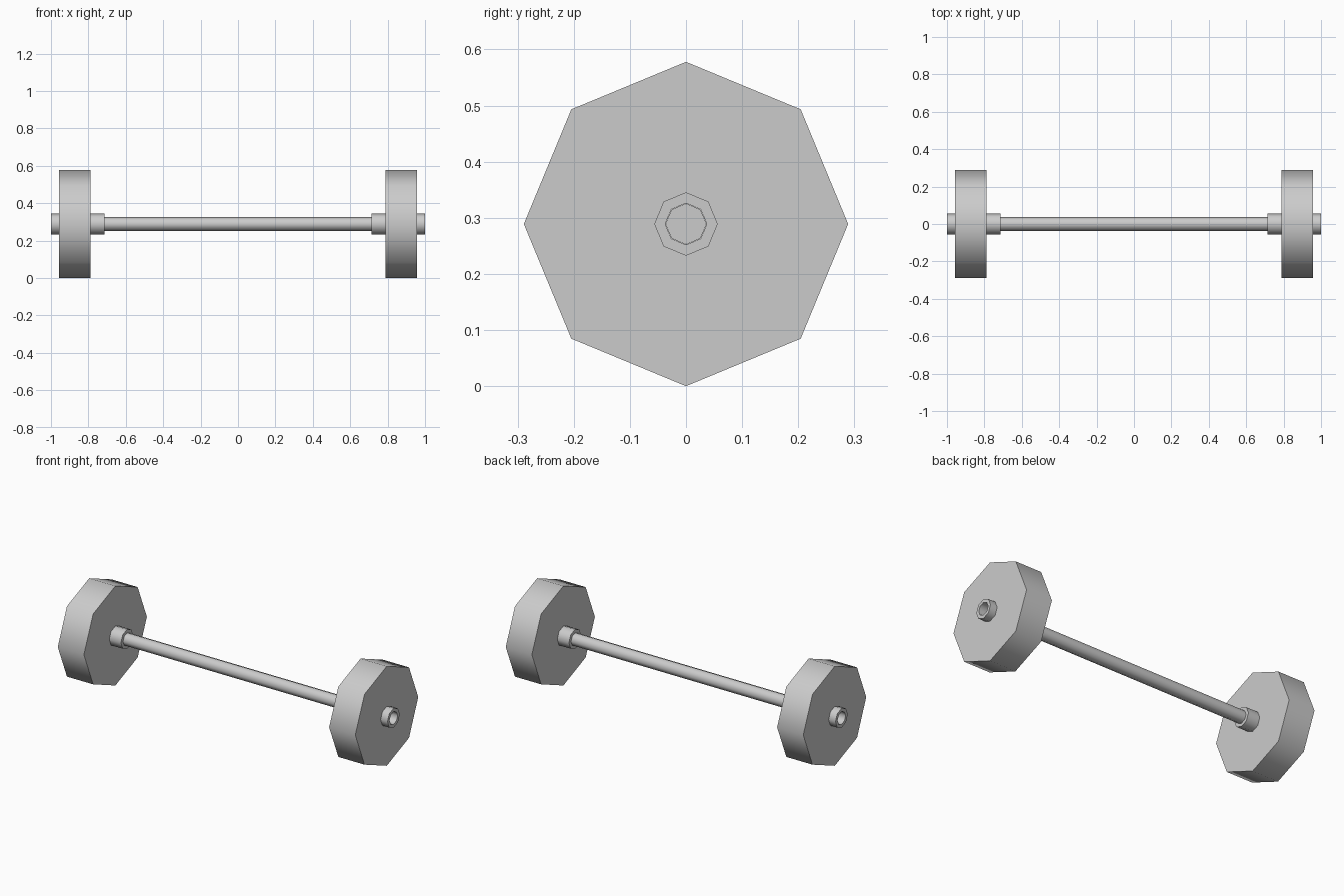
import bpy, bmesh, math

if "Cube" in bpy.data.objects:
    bpy.data.objects.remove(bpy.data.objects["Cube"])

SIDES = 8
AXLE_Z = 0.289


def lathe(name, profile, closed=False, mirror=False):
    """Eight-sided body turned around the x axis from (x, radius) points."""
    bm = bmesh.new()
    rings = []
    for x, r in profile:
        rings.append([bm.verts.new((x, r * math.sin(2 * math.pi * i / SIDES),
                                    r * math.cos(2 * math.pi * i / SIDES)))
                      for i in range(SIDES)])
    pairs = list(zip(rings, rings[1:]))
    if closed:
        pairs.append((rings[-1], rings[0]))
    else:
        bm.faces.new(rings[0])
        bm.faces.new(rings[-1])
    for a, b in pairs:
        for i in range(SIDES):
            j = (i + 1) % SIDES
            bm.faces.new((a[i], a[j], b[j], b[i]))
    bmesh.ops.recalc_face_normals(bm, faces=bm.faces)
    mesh = bpy.data.meshes.new(name)
    bm.to_mesh(mesh)
    bm.free()
    obj = bpy.data.objects.new(name, mesh)
    bpy.context.collection.objects.link(obj)
    obj.location.z = AXLE_Z
    if mirror:
        obj.modifiers.new("both_ends", 'MIRROR')
    # Rounded shading around the sides, crisp rims
    bpy.ops.object.select_all(action='DESELECT')
    obj.select_set(True)
    bpy.context.view_layer.objects.active = obj
    bpy.ops.object.shade_smooth_by_angle(angle=math.radians(60))
    return obj


# Long handle bar, ending inside the hollow sleeves
lathe("bar", [(-0.79, 0.0365), (0.79, 0.0365)])

# Hollow sleeves at both ends
lathe("sleeves", [(0.713, 0.0565), (1.0, 0.0565), (1.0, 0.037), (0.713, 0.037)],
      closed=True, mirror=True)

# Weight plates, bored to fit over the sleeves
lathe("weight_plates", [(0.788, 0.289), (0.956, 0.289), (0.956, 0.0565), (0.788, 0.0565)],
      closed=True, mirror=True)
